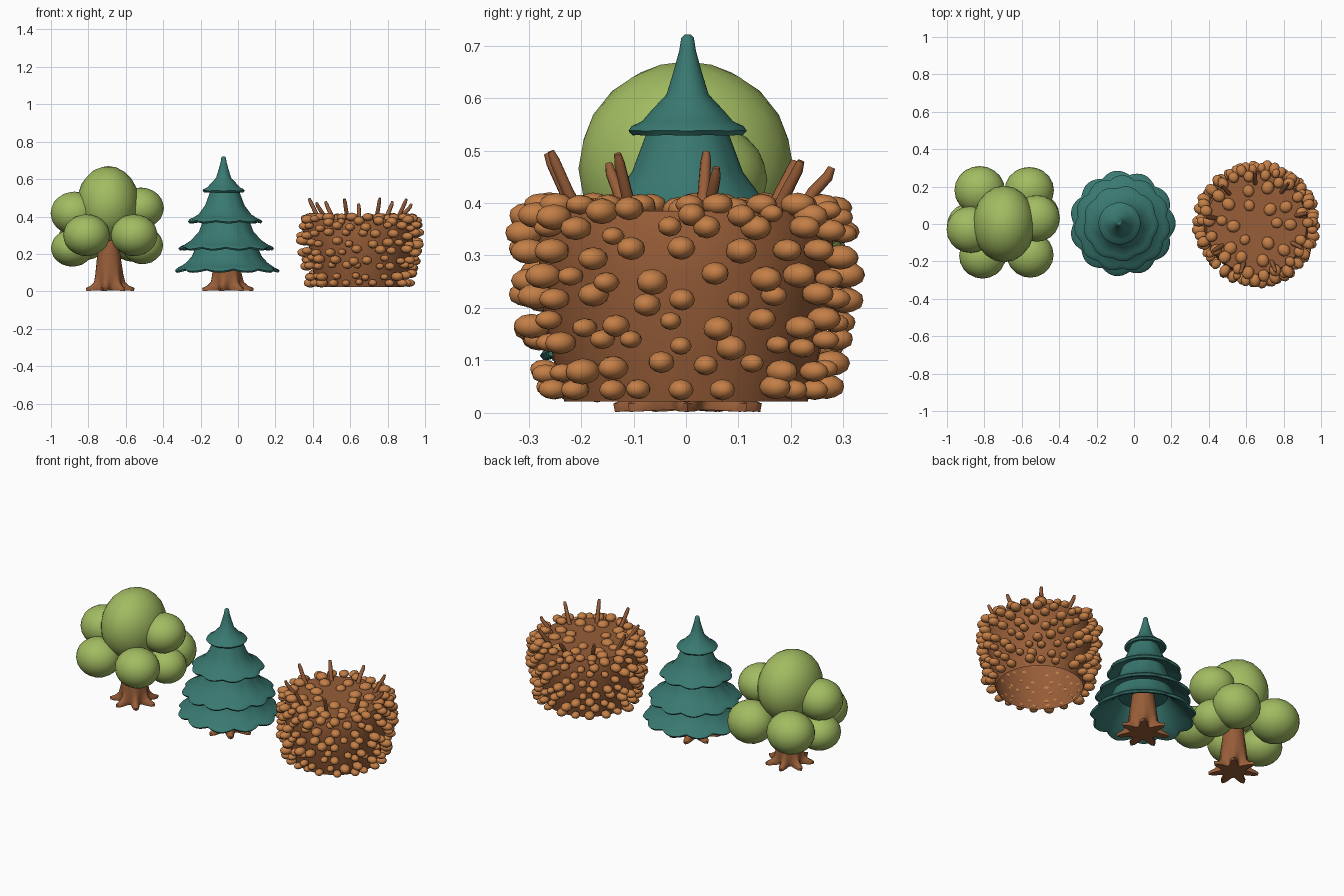
import bpy, bmesh, math, random
from mathutils import Vector, Matrix

if "Cube" in bpy.data.objects:
    bpy.data.objects.remove(bpy.data.objects["Cube"])

random.seed(4)
TAU = math.tau


def material(name, r, g, b):
    m = bpy.data.materials.new(name)
    m.diffuse_color = (r, g, b, 1)
    m.use_nodes = True
    m.node_tree.nodes["Principled BSDF"].inputs["Base Color"].default_value = m.diffuse_color
    return m


leaf = material("leaf green", 0.36, 0.50, 0.12)
teal = material("pine teal", 0.041, 0.19, 0.165)
bark = material("bark brown", 0.31, 0.110, 0.040)
tan = material("light brown", 0.55, 0.21, 0.062)


def finish(bm, name, mat, angle=50):
    bmesh.ops.recalc_face_normals(bm, faces=bm.faces)
    me = bpy.data.meshes.new(name)
    bm.to_mesh(me)
    bm.free()
    ob = bpy.data.objects.new(name, me)
    bpy.context.collection.objects.link(ob)
    me.materials.append(mat)
    bpy.ops.object.select_all(action='DESELECT')
    ob.select_set(True)
    bpy.context.view_layer.objects.active = ob
    bpy.ops.object.shade_smooth_by_angle(angle=math.radians(angle))
    return ob


def lathe(name, mat, profile, centre, lobes=0, segs=44, caps=(True, True), phase=0.0, pointed=False):
    """Revolve (radius, z, lobe width, lobe droop, x shift) rows; lobes are scallops or pointed arms."""
    bm = bmesh.new()
    rings = []
    for r, z, wide, droop, shift in profile:
        ring = []
        for i in range(segs):
            t = TAU * i / segs
            s = 0
            if lobes:
                c = abs(math.cos(lobes * t / 2 + phase))
                s = c ** 3 if pointed else c - 0.6
            rad = r + wide * s
            ring.append(bm.verts.new((centre[0] + shift + rad * math.cos(t),
                                      centre[1] + rad * math.sin(t), z - droop * s)))
        rings.append(ring)
    for a, b in zip(rings, rings[1:]):
        for i in range(segs):
            j = (i + 1) % segs
            bm.faces.new((a[i], a[j], b[j], b[i]))
    if caps[0]:
        bm.faces.new(rings[0])
    if caps[1]:
        bm.faces.new(rings[-1])
    return finish(bm, name, mat)


def blob(bm, pos, size, rot=None, sub=2):
    m = Matrix.Translation(pos) @ (rot or Matrix.Identity(4)) @ Matrix.Diagonal((*size, 1))
    bmesh.ops.create_icosphere(bm, subdivisions=sub, radius=1, matrix=m)


def trunk(name, centre, w, top):
    # star-shaped roots melting into a tapering trunk
    prof = [(0.066 * w, 0.006, 0.068 * w, 0.004, 0), (0.07 * w, 0.018, 0.067 * w, 0, 0),
            (0.072 * w, 0.030, 0.036 * w, 0, 0), (0.073 * w, 0.05, 0.014 * w, 0, 0),
            (0.073 * w, 0.09, 0.004, 0, 0), (0.066 * w, 0.16, 0, 0, 0),
            (0.056 * w, 0.24, 0, 0, 0), (0.045 * w, top, 0, 0, 0)]
    lathe(name, bark, prof, centre, lobes=7, segs=56, pointed=True)


# ---- round leafy tree ----
trunk("leafy_tree_trunk", (-0.69, 0), 1.0, 0.36)
clumps = [((-0.695, 0, 0.465), (0.168, 0.205, 0.205)),
          ((-0.875, -0.03, 0.418), (0.127, 0.125, 0.115)),
          ((-0.52, 0.03, 0.445), (0.124, 0.125, 0.11)),
          ((-0.81, -0.17, 0.30), (0.125, 0.122, 0.112)),
          ((-0.555, -0.165, 0.30), (0.125, 0.122, 0.112)),
          ((-0.825, 0.18, 0.285), (0.135, 0.13, 0.12)),
          ((-0.56, 0.18, 0.28), (0.132, 0.125, 0.122)),
          ((-0.885, -0.01, 0.232), (0.115, 0.12, 0.10)),
          ((-0.51, 0.05, 0.245), (0.11, 0.11, 0.10))]
for k, (pos, size) in enumerate(clumps):
    bm = bmesh.new()
    blob(bm, pos, size, sub=3)
    finish(bm, f"leaf_clump_{k}", leaf)

# ---- pine: four drooping hollow skirts ----
PX, PY = -0.061, 0.003
trunk("pine_trunk", (PX, PY), 1.06, 0.30)


def skirt(name, hem_r, hem_z, outer, inner, lobes, wide, droop, phase, shift):
    prof = [(r, z, 0, 0, shift) for r, z in inner]
    prof += [(hem_r - 0.028, hem_z + 0.006, wide * .8, droop, shift),
             (hem_r - 0.008, hem_z, wide, droop, shift),
             (hem_r, hem_z + 0.009, wide, droop, shift),
             (hem_r - 0.006, hem_z + 0.018, wide, droop, shift),
             (hem_r - 0.026, hem_z + 0.027, wide * .9, droop, shift)]
    prof += [(r, z, wide * f, droop * f, shift) for (r, z), f in zip(outer, (.5, .2, 0, 0, 0, 0))]
    lathe(name, teal, prof, (PX, PY), lobes=lobes, segs=lobes * 8, phase=phase)


skirt("pine_skirt_1", 0.275, 0.104, [(0.215, 0.155), (0.185, 0.19), (0.16, 0.25)],
      [(0.13, 0.23), (0.165, 0.18), (0.20, 0.145)], 11, 0.022, 0.012, 0.0, 0.0)
skirt("pine_skirt_2", 0.250, 0.222, [(0.185, 0.275), (0.145, 0.32), (0.115, 0.40)],
      [(0.10, 0.30), (0.16, 0.265)], 11, 0.019, 0.010, 0.8, -0.002)
skirt("pine_skirt_3", 0.196, 0.366, [(0.140, 0.412), (0.105, 0.46), (0.072, 0.55)],
      [(0.06, 0.41), (0.13, 0.39)], 9, 0.014, 0.008, 0.3, -0.010)
skirt("pine_skirt_4", 0.112, 0.529, [(0.070, 0.575), (0.040, 0.607), (0.027, 0.65),
                                     (0.016, 0.69), (0.012, 0.715), (0.006, 0.721)],
      [(0.04, 0.54)], 8, 0.002, 0.001, 0.0, -0.016)

# ---- bush: open-bottomed drum covered in round leaves ----
BX = 0.655
drum = [(0.232, 0.022), (0.25, 0.09), (0.27, 0.18), (0.28, 0.27), (0.28, 0.34), (0.268, 0.385)]
lathe("bush_body", bark, [(r, z, 0, 0, 0) for r, z in drum], (BX, 0), segs=40, caps=(False, True))


def drum_radius(z):
    for (r0, z0), (r1, z1) in zip(drum, drum[1:]):
        if z <= z1:
            return r0 + (r1 - r0) * max(0, (z - z0) / (z1 - z0))
    return drum[-1][0]


bm = bmesh.new()
rows = [0.042, 0.085, 0.13, 0.17, 0.215, 0.26, 0.305, 0.345, 0.38]
for n, row in enumerate(rows):
    count = 20
    for i in range(count):
        t = TAU * (i + 0.5 * (n % 2) + random.uniform(-.22, .22)) / count
        z = max(0.044, row + random.uniform(-0.012, 0.012))
        k = random.uniform(0.68, 1.0)
        r = drum_radius(z) + 0.031 * k
        blob(bm, (BX + r * math.cos(t), r * math.sin(t), z),
             (0.037 * k, 0.030 * k, 0.025 * k), Matrix.Rotation(t, 4, 'Z'))
# rim and top leaves
for count, rad, z in ((22, 0.265, 0.397), (10, 0.19, 0.388), (6, 0.11, 0.388)):
    for i in range(count):
        t = TAU * (i + random.uniform(-.25, .25)) / count
        r = rad + random.uniform(-.02, .015)
        k = random.uniform(0.85, 1.1)
        blob(bm, (BX + r * math.cos(t), r * math.sin(t), z),
             (0.034 * k, 0.031 * k, 0.022 * k), Matrix.Rotation(t, 4, 'Z'))
finish(bm, "bush_leaves", tan, 60)

# twigs poking out of the top
for i in range(9):
    t = TAU * (i + 0.3) / 9
    d = Vector((math.cos(t), math.sin(t), 0))
    tip = random.uniform(0.465, 0.50)
    cu = bpy.data.curves.new(f"twig_curve_{i}", 'CURVE')
    cu.dimensions = '3D'
    cu.bevel_depth = 0.0115
    cu.bevel_resolution = 2
    cu.use_fill_caps = True
    sp = cu.splines.new('POLY')
    sp.points.add(3)
    path = [(0.215, 0.375, 1.1), (0.242, 0.42, 1), (0.27, tip - 0.018, .9), (0.278, tip, .6)]
    for p, (r, z, w) in zip(sp.points, path):
        p.co = (BX + d.x * r, d.y * r, z, 1)
        p.radius = w
    ob = bpy.data.objects.new(f"twig_{i}", cu)
    cu.materials.append(bark)
    bpy.context.collection.objects.link(ob)
